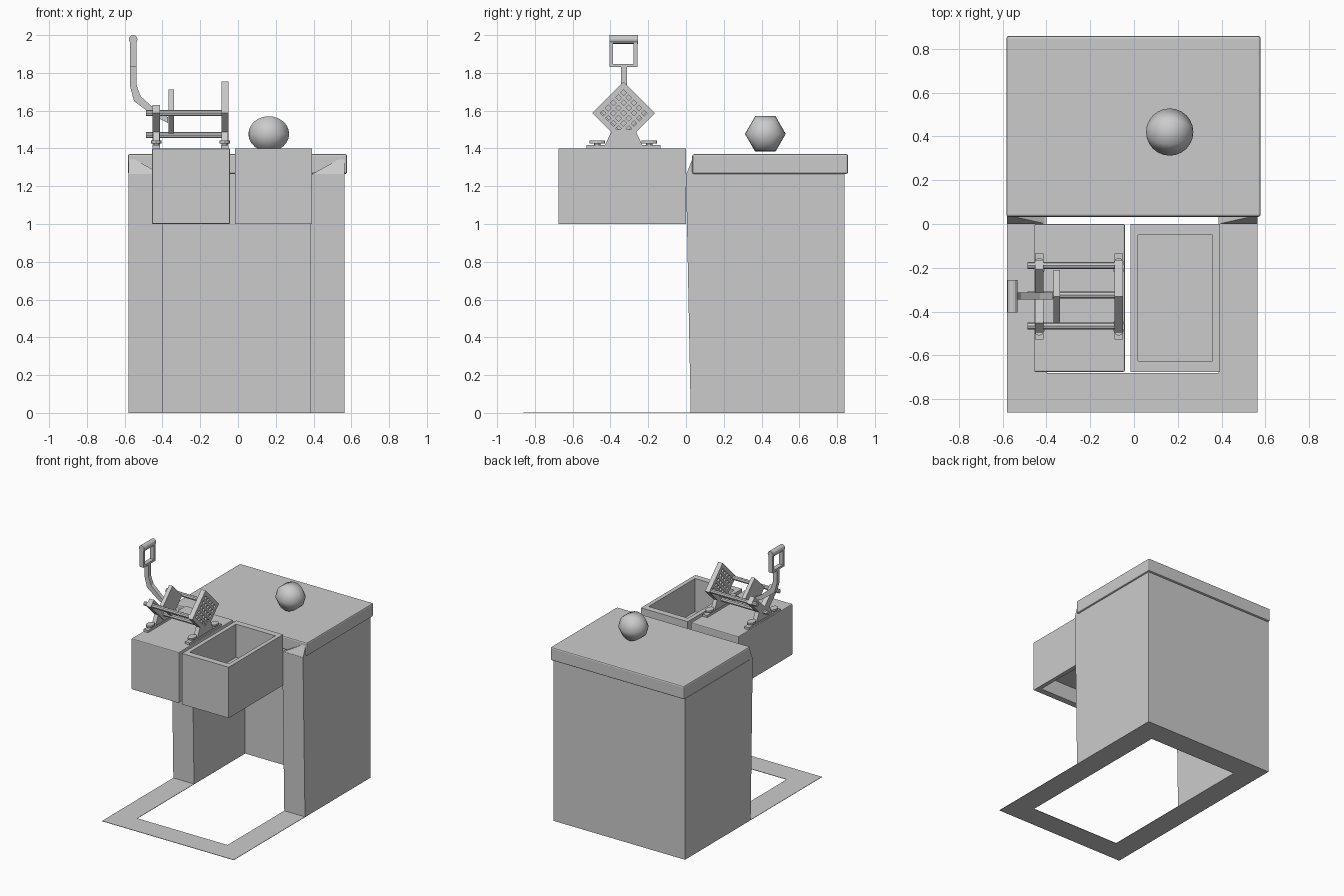
import bpy, bmesh, math
from mathutils import Vector, Matrix

if "Cube" in bpy.data.objects:
    bpy.data.objects.remove(bpy.data.objects["Cube"])


def finish(bm, name, bevel=0, smooth=False):
    bmesh.ops.recalc_face_normals(bm, faces=bm.faces[:])
    me = bpy.data.meshes.new(name)
    bm.to_mesh(me)
    bm.free()
    ob = bpy.data.objects.new(name, me)
    bpy.context.collection.objects.link(ob)
    if bevel:
        m = ob.modifiers.new("bevel", 'BEVEL')
        m.width, m.segments = bevel, 2
    if smooth:
        for p in me.polygons:
            p.use_smooth = True
    return ob


def box(name, x0, x1, y0, y1, z0, z1, bevel=0):
    bm = bmesh.new()
    c = ((x0 + x1) / 2, (y0 + y1) / 2, (z0 + z1) / 2)
    bmesh.ops.create_cube(bm, size=1, matrix=Matrix.Translation(c) @ Matrix.Diagonal((x1 - x0, y1 - y0, z1 - z0, 1)))
    return finish(bm, name, bevel)


def prism(name, pts, a, b, axis):
    """Extrude a 2D outline from a to b along x (yz outline), y (xz) or z (xy)."""
    put = {'x': lambda p, t: (t, p[0], p[1]),
           'y': lambda p, t: (p[0], t, p[1]),
           'z': lambda p, t: (p[0], p[1], t)}[axis]
    bm = bmesh.new()
    f = bm.faces.new([bm.verts.new(put(p, a)) for p in pts])
    ext = bmesh.ops.extrude_face_region(bm, geom=[f])
    vs = [g for g in ext['geom'] if isinstance(g, bmesh.types.BMVert)]
    bmesh.ops.translate(bm, verts=vs, vec=Vector(put((0, 0), b - a)))
    return finish(bm, name)


def rod(name, p, q, r, seg=8, smooth=False):
    p, q = Vector(p), Vector(q)
    rot = (q - p).to_track_quat('Z', 'Y').to_matrix().to_4x4()
    bm = bmesh.new()
    bmesh.ops.create_cone(bm, cap_ends=True, segments=seg, radius1=r, radius2=r, depth=(q - p).length,
                          matrix=Matrix.Translation((p + q) / 2) @ rot)
    return finish(bm, name, smooth=smooth)


# Cabinet: U-shaped plan, open at the front, front edge leaning slightly forward
L, R, IL, IR = -0.58, 0.565, -0.40, 0.385
cab = prism("cabinet", [(L, 0), (IL, 0), (IL, .66), (IR, .66), (IR, 0), (R, 0), (R, .84), (L, .84)], 0, 1.265, 'z')
for v in cab.data.vertices:
    if v.co.z < .01 and v.co.y < .01:
        v.co.y = .025

# Flat frame on the floor in front
prism("floor_frame", [(L, .03), (L, -.86), (R, -.86), (R, .03), (IR, .03), (IR, -.68), (IL, -.68), (IL, .03)],
      0, .003, 'z')

# Counter slab and the small corner fillers below its front edge
box("counter_top", -.583, .578, .033, .858, 1.265, 1.37, bevel=.01)
for side, xo, xi in (("left", L, IL), ("right", R, IR)):
    bm = bmesh.new()
    v = [bm.verts.new(c) for c in ((xo, 0, 1.26), (xi, 0, 1.26), (xo, .04, 1.26), (xo, .04, 1.36), (xi, .04, 1.26))]
    for f in ((0, 1, 3), (0, 3, 2), (1, 4, 3), (2, 3, 4), (0, 2, 4, 1)):
        bm.faces.new([v[i] for i in f])
    finish(bm, side + "_filler")

# Closed left drawer
box("closed_drawer", -.455, -.042, -.675, 0, 1.0, 1.40, bevel=.006)

# Open right drawer: four walls and a raised floor
X0, X1, Y0, Y1, T = -.015, .392, -.675, 0, .033
bm = bmesh.new()
rings = []
for z in (1.0, 1.40):
    for i, t in enumerate((0, T)):
        d = t * 1.5
        rings.append([bm.verts.new(c) for c in ((X0 + t, Y0 + d, z), (X1 - t, Y0 + d, z),
                                                (X1 - t, Y1 - d, z), (X0 + t, Y1 - d, z))])
for a, b in ((0, 1), (0, 2), (1, 3), (2, 3)):
    for i in range(4):
        j = (i + 1) % 4
        bm.faces.new((rings[a][i], rings[a][j], rings[b][j], rings[b][i]))
finish(bm, "open_drawer")
box("open_drawer_floor", X0 + T, X1 - T, Y0 + .05, Y1 - .05, 1.12, 1.14)

# Ball: six segments round a sideways axis
bm = bmesh.new()
bmesh.ops.create_uvsphere(bm, u_segments=6, v_segments=12, radius=.108,
                          matrix=Matrix.Translation((.163, .42, 1.477)) @ Matrix.Rotation(math.pi / 2, 4, 'Y'))
finish(bm, "ball", smooth=True)

# Press stands: base bar, tapered upright and two oval knobs each
CY, CZ = -.33, 1.587
for name, x0, x1 in (("rear", -.453, -.413), ("front", -.09, -.05)):
    box(name + "_base_bar", x0, x1, -.528, -.135, 1.40, 1.417)
    prism(name + "_upright", [(-.43, 1.415), (-.39, 1.50), (-.27, 1.50), (-.23, 1.415)], x0 + .003, x1 - .003, 'x')
    for y in (-.47, -.195):
        xm = (x0 + x1) / 2
        rod(name + "_knob_stem", (xm, y, 1.415), (xm, y, 1.43), .017, 10)
        k = rod(name + "_knob", (xm, y, 1.427), (xm, y, 1.441), .027, 12)
        for v in k.data.vertices:
            v.co.y = y + (v.co.y - y) * 1.0 * 1.5

# Perforated plate turned on its corner
bm = bmesh.new()
edge, hole, bar, n = .235, .021, .0175, 5
cuts = [-edge / 2]
s = -(n * hole + (n - 1) * bar) / 2
for i in range(n):
    cuts += [s + i * (hole + bar), s + i * (hole + bar) + hole]
cuts.append(edge / 2)
k = math.sqrt(.5)
grid = [[bm.verts.new((-.088, CY + k * (a - b), CZ + k * (a + b))) for a in cuts] for b in cuts]
for i in range(len(cuts) - 1):
    for j in range(len(cuts) - 1):
        if not (i % 2 and j % 2):
            bm.faces.new((grid[i][j], grid[i][j + 1], grid[i + 1][j + 1], grid[i + 1][j]))
ext = bmesh.ops.extrude_face_region(bm, geom=bm.faces[:])
bmesh.ops.translate(bm, verts=[g for g in ext['geom'] if isinstance(g, bmesh.types.BMVert)], vec=(.038, 0, 0))
finish(bm, "perforated_plate")

# Sliding pusher plate and the V-shaped end bracket
h = .12
prism("pusher_plate", [(CY - h, CZ + .005), (CY, CZ + .005 - h), (CY + h, CZ + .005), (CY, CZ + .005 + h)],
      -.368, -.338, 'x')
prism("end_bracket", [(-.495, 1.587), (-.33, 1.422), (-.165, 1.587), (-.207, 1.63), (-.33, 1.507), (-.453, 1.63)],
      -.453, -.413, 'x')

# Three guide rods
for y, z in ((-.19, 1.587), (-.465, 1.587), (-.325, 1.47)):
    rod("guide_rod", (-.487, y, z), (-.05, y, z), .016, 8)

# Lever arm, handle loop and grip
prism("lever_arm", [(-.37, 1.535), (-.37, 1.565), (-.43, 1.60), (-.515, 1.675), (-.537, 1.735), (-.537, 1.845),
                    (-.572, 1.845), (-.572, 1.73), (-.55, 1.65), (-.45, 1.575)], -.345, -.313, 'y')
bm = bmesh.new()
loops = [[bm.verts.new((x, y, z)) for y, z in q] for x in (-.572, -.537) for q in (
    ((-.405, 1.83), (-.258, 1.83), (-.258, 1.985), (-.405, 1.985)),
    ((-.386, 1.847), (-.277, 1.847), (-.277, 1.957), (-.386, 1.957)))]
for a, b in ((0, 1), (0, 2), (1, 3), (2, 3)):
    for i in range(4):
        j = (i + 1) % 4
        bm.faces.new((loops[a][i], loops[a][j], loops[b][j], loops[b][i]))
finish(bm, "handle_loop")
rod("handle_grip", (-.555, -.405, 1.977), (-.555, -.255, 1.977), .023, 12)
